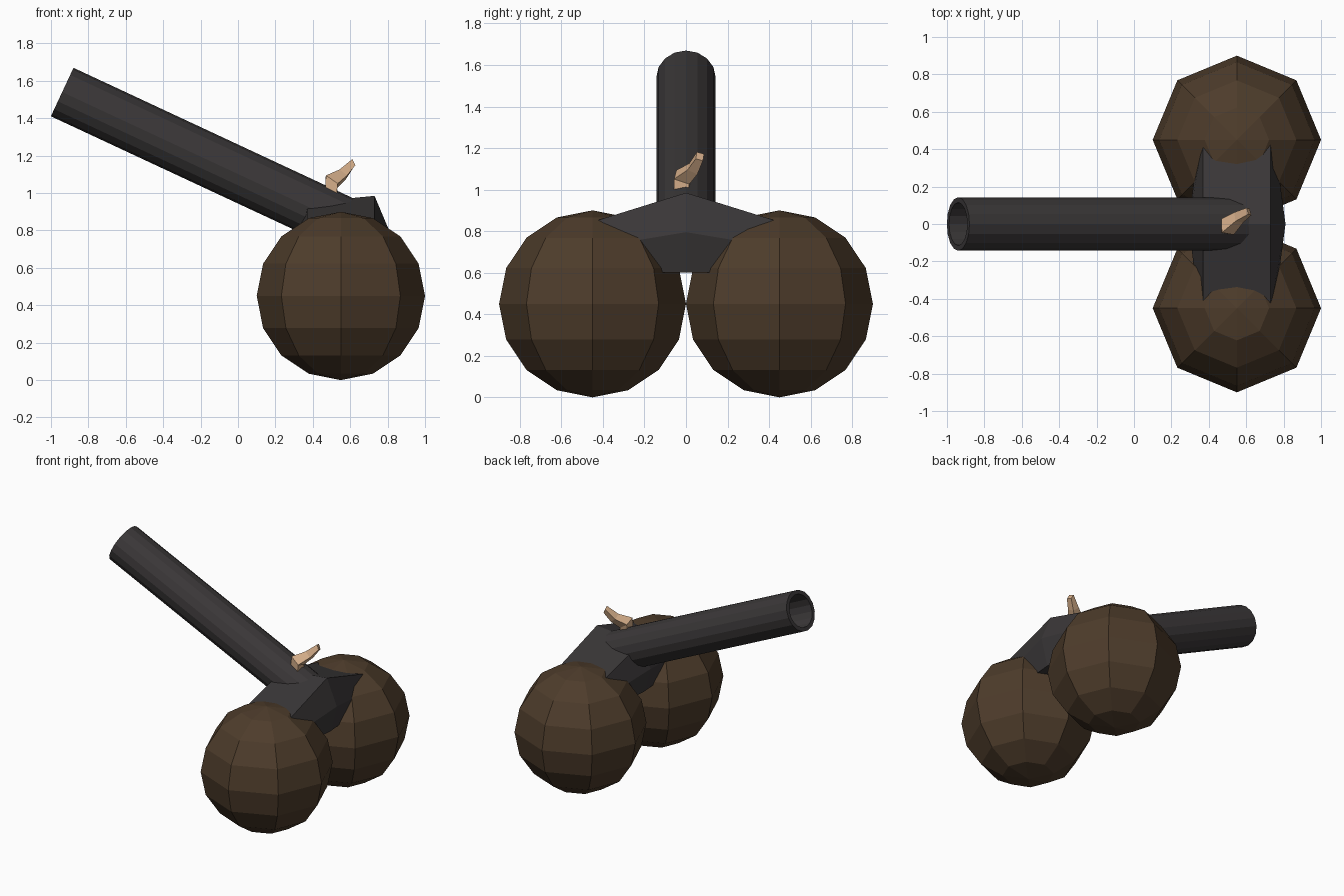
import bpy, bmesh, math
from mathutils import Vector

if "Cube" in bpy.data.objects:
    bpy.data.objects.remove(bpy.data.objects["Cube"])


def material(name, rgb):
    m = bpy.data.materials.new(name)
    m.diffuse_color = (*rgb, 1)
    m.use_nodes = True
    m.node_tree.nodes["Principled BSDF"].inputs["Base Color"].default_value = m.diffuse_color
    return m


BROWN = material("wood_brown", (0.075, 0.045, 0.024))
IRON = material("dark_iron", (0.042, 0.038, 0.039))
TAN = material("fuse_tan", (0.66, 0.42, 0.25))


def loft(name, rings, mat, closed=False):
    """Skin a list of equal-length rings; cap both ends, or join last to first."""
    bm = bmesh.new()
    vs = [[bm.verts.new(p) for p in ring] for ring in rings]
    pairs = list(zip(vs, vs[1:]))
    if closed:
        pairs.append((vs[-1], vs[0]))
    for a, b in pairs:
        for i in range(len(a)):
            j = (i + 1) % len(a)
            bm.faces.new((a[i], a[j], b[j], b[i]))
    if not closed:
        bm.faces.new(vs[0])
        bm.faces.new(vs[-1])
    bmesh.ops.recalc_face_normals(bm, faces=bm.faces)
    me = bpy.data.meshes.new(name)
    bm.to_mesh(me)
    bm.free()
    me.materials.append(mat)
    ob = bpy.data.objects.new(name, me)
    bpy.context.collection.objects.link(ob)
    return ob


def circle(center, axis, radius, n, turn=0.0):
    """Ring of n points around a point, perpendicular to axis."""
    side = axis.cross(Vector((0, 1, 0))).normalized()
    other = axis.cross(side).normalized()
    return [center + radius * (math.cos(a) * side + math.sin(a) * other)
            for a in (turn + math.tau * i / n for i in range(n))]


# Ball wheels
for side, label in ((-1, "front"), (1, "back")):
    bpy.ops.mesh.primitive_uv_sphere_add(segments=8, ring_count=8, radius=0.45,
                                         location=(0.55, side * 0.45, 0.45))
    wheel = bpy.context.object
    wheel.name = label + "_ball_wheel"
    wheel.data.materials.append(BROWN)

# Hollow barrel, tilted 25 degrees
tilt = math.radians(25)
axis = Vector((math.cos(tilt), 0, -math.sin(tilt)))
muzzle = Vector((-0.94, 0, 1.54))
profile = [(1.70, 0.143), (0, 0.143), (0, 0.115), (1.40, 0.115)]
loft("barrel", [circle(muzzle + axis * t, axis, r, 16) for t, r in profile], IRON)

# Axle frame: ridged in the middle, narrowing into the wheels
middle = [(0.37, 0.95), (0.73, 0.985), (0.81, 0.795), (0.76, 0.6), (0.34, 0.6), (0.29, 0.78)]
end = [(0.37, 0.84), (0.73, 0.845), (0.75, 0.72), (0.72, 0.6), (0.38, 0.6), (0.35, 0.72)]
loft("axle_frame", [[(x, y, z) for x, z in pts]
                    for y, pts in ((-0.45, end), (0, middle), (0.45, end))], IRON)

# Bent fuse
path = [((0.50, -0.02, 0.99), (0.3, 0.1, 1), 0.045),
        ((0.50, -0.015, 1.06), (0.6, 0.3, 0.8), 0.055),
        ((0.56, 0.035, 1.10), (0.6, 0.4, 0.7), 0.037),
        ((0.615, 0.067, 1.16), (0.8, 0.3, 0.35), 0.026)]
loft("fuse", [circle(Vector(p), Vector(d).normalized(), r, 4, math.pi / 5)
              for p, d, r in path], TAN)
